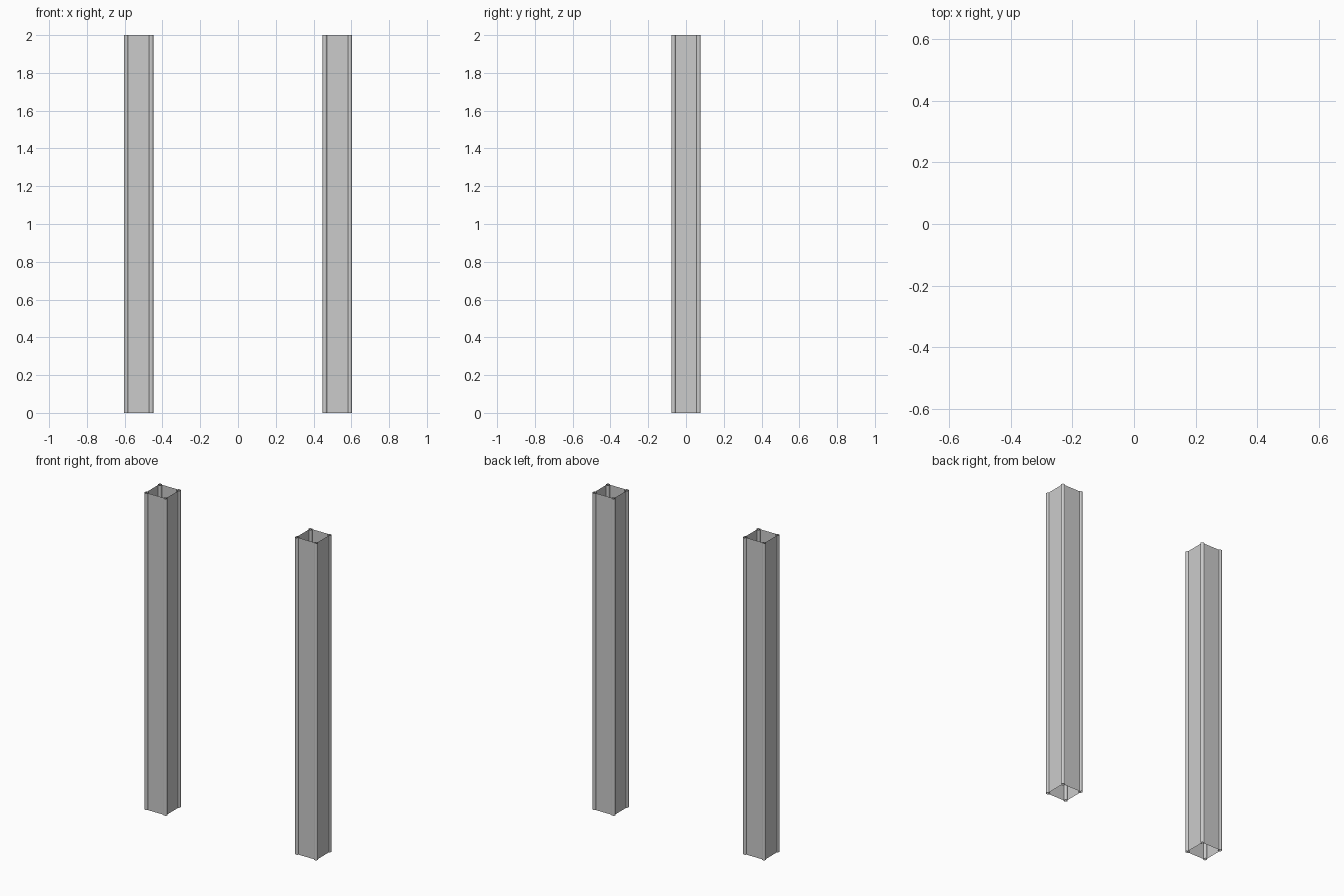
import bpy, bmesh
from math import cos, sin, tau

if "Cube" in bpy.data.objects:
    bpy.data.objects.remove(bpy.data.objects["Cube"])

H = 2.0          # height
CX = 0.526       # column centre in x
HX = HY = 0.078  # half widths of a column
R = 0.012        # corner bead radius
INSET = 0.008    # panels sit slightly inside the bead outline


def extruded(name, points, closed):
    """Open-ended vertical sheet following a plan outline."""
    bm = bmesh.new()
    low = [bm.verts.new((x, y, 0)) for x, y in points]
    high = [bm.verts.new((x, y, H)) for x, y in points]
    n = len(points)
    for i in range(n if closed else n - 1):
        j = (i + 1) % n
        bm.faces.new((low[i], low[j], high[j], high[i]))
    me = bpy.data.meshes.new(name)
    bm.to_mesh(me)
    bm.free()
    ob = bpy.data.objects.new(name, me)
    bpy.context.collection.objects.link(ob)
    return ob


for side, sx in (("left", -1), ("right", 1)):
    cx = sx * CX
    # Four flat panels, open at top and bottom
    px, py = HX - INSET, HY - INSET
    bx, by = HX - R, HY - R
    extruded(side + "_front_panel", [(cx - bx, -py), (cx + bx, -py)], False)
    extruded(side + "_back_panel", [(cx + bx, py), (cx - bx, py)], False)
    extruded(side + "_outer_panel", [(cx + sx * px, -sx * by), (cx + sx * px, sx * by)], False)
    extruded(side + "_inner_panel", [(cx - sx * px, sx * by), (cx - sx * px, -sx * by)], False)

    # Round open corner beads
    for dx in (-1, 1):
        for dy in (-1, 1):
            ring = [(cx + dx * bx + R * cos(tau * k / 12),
                     dy * by + R * sin(tau * k / 12)) for k in range(12)]
            bead = extruded(side + "_corner_bead", ring, True)
            for p in bead.data.polygons:
                p.use_smooth = True
